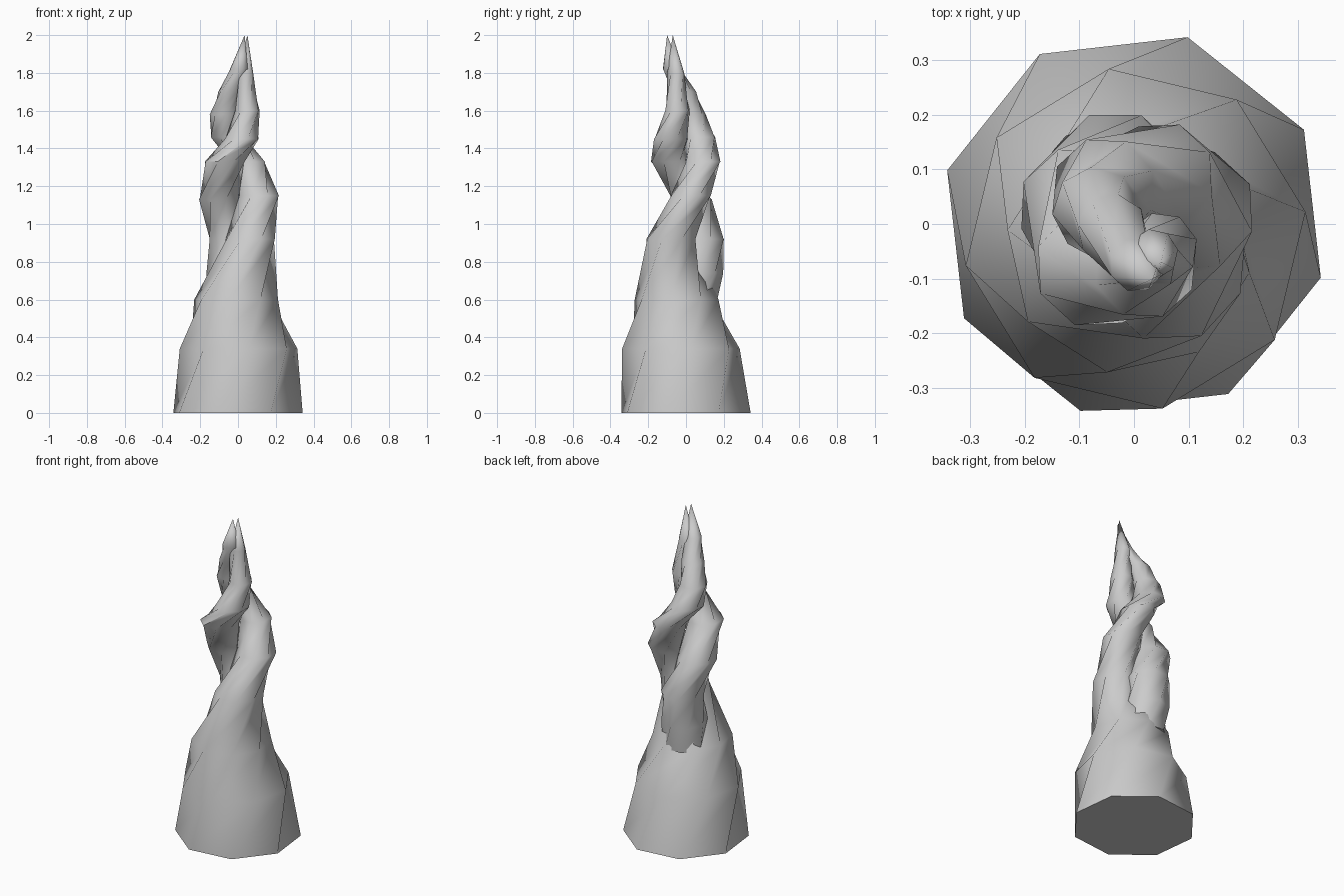
import bpy, bmesh, math

if "Cube" in bpy.data.objects:
    bpy.data.objects.remove(bpy.data.objects["Cube"])

SIDES = 8


def strand(name, rings, tip):
    """Loft octagon rings (z, centre x, centre y, radius, rotation) up to a tip."""
    bm = bmesh.new()
    loops = []
    for z, cx, cy, r, rot in rings:
        loops.append([bm.verts.new((cx + r * math.cos(math.radians(rot + 360 * i / SIDES)),
                                    cy + r * math.sin(math.radians(rot + 360 * i / SIDES)), z))
                      for i in range(SIDES)])
    bm.faces.new(loops[0][::-1])
    for a, b in zip(loops, loops[1:]):
        for i in range(SIDES):
            j = (i + 1) % SIDES
            bm.faces.new((a[i], a[j], b[j], b[i]))
    top = bm.verts.new(tip)
    for i in range(SIDES):
        bm.faces.new((loops[-1][i], loops[-1][(i + 1) % SIDES], top))
    bmesh.ops.recalc_face_normals(bm, faces=bm.faces)
    mesh = bpy.data.meshes.new(name)
    bm.to_mesh(mesh)
    bm.free()
    obj = bpy.data.objects.new(name, mesh)
    bpy.context.collection.objects.link(obj)
    bpy.ops.object.select_all(action='DESELECT')
    obj.select_set(True)
    bpy.context.view_layer.objects.active = obj
    bpy.ops.object.shade_smooth_by_angle(angle=math.radians(50))
    return obj


# Broad base that narrows into the first twisting strand
strand("main_strand", [
    (0.00, 0.00, 0.00, 0.356, 29),
    (0.34, 0.003, -0.027, 0.315, 54),
    (0.60, -0.01, -0.05, 0.225, 80),
    (0.92, 0.065, -0.08, 0.138, 115),
    (1.15, 0.11, 0.025, 0.113, 160),
    (1.33, 0.05, 0.09, 0.098, 205),
    (1.46, -0.055, 0.065, 0.095, 245),
    (1.58, -0.07, 0.025, 0.08, 275),
    (1.70, -0.04, -0.01, 0.065, 305),
    (1.82, 0.005, -0.075, 0.05, 340),
], (0.035, -0.10, 2.0))

# Second strand, growing from the back and winding opposite the first
strand("second_strand", [
    (0.58, -0.03, 0.03, 0.145, 65),
    (0.74, -0.035, 0.065, 0.132, 88),
    (0.92, -0.035, 0.085, 0.124, 112),
    (1.13, -0.10, 0.03, 0.113, 155),
    (1.33, -0.07, -0.08, 0.112, 205),
    (1.45, 0.02, -0.08, 0.095, 245),
    (1.60, 0.05, -0.045, 0.067, 285),
    (1.80, 0.035, -0.055, 0.046, 325),
], (0.05, -0.07, 2.0))
